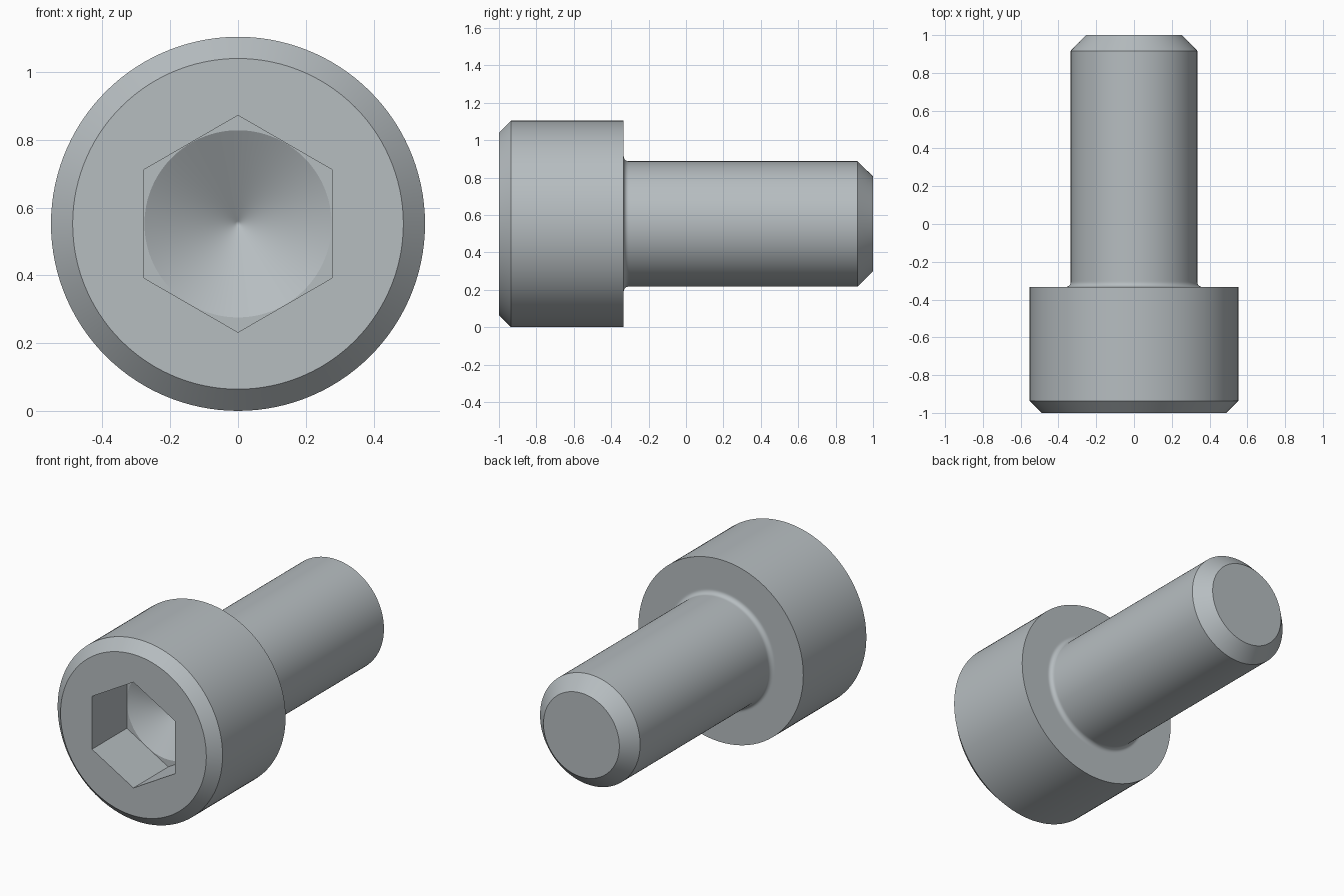
import bpy, bmesh, math

cube = bpy.data.objects.get("Cube")
if cube:
    bpy.data.objects.remove(cube)

SEGMENTS = 120
AXIS_Z = 0.552
HEAD_R, SHAFT_R = 0.552, 0.335
HEAD_BACK = -0.333
FILLET = 0.026
HEX_R = 0.32
HEX_FLAT = HEX_R * math.cos(math.pi / 6)
SOCKET_FLOOR = -0.667

bm = bmesh.new()


def ring(radius, y, count=SEGMENTS):
    """Closed loop of points around the screw axis, first point at the top."""
    return [bm.verts.new((radius * math.sin(2 * math.pi * i / count), y,
                          AXIS_Z + radius * math.cos(2 * math.pi * i / count)))
            for i in range(count)]


def skin(a, b):
    """Quads between two loops of equal count."""
    n = len(a)
    for i in range(n):
        bm.faces.new((a[i], a[(i + 1) % n], b[(i + 1) % n], b[i]))


def loop_edges(loop):
    edges = []
    for i, v in enumerate(loop):
        w = loop[(i + 1) % len(loop)]
        edges.append(bm.edges.get((v, w)) or bm.edges.new((v, w)))
    return edges


def fill_between(outer, inner, normal):
    """Flat face with a hole."""
    bmesh.ops.triangle_fill(bm, use_beauty=True, normal=normal,
                            edges=loop_edges(outer) + loop_edges(inner))


# Outer profile: chamfered head, fillet under the head, shank, chamfered tip
profile = [(0.488, -1), (HEAD_R, -0.936), (HEAD_R, HEAD_BACK),
           (SHAFT_R + FILLET + 0.008, HEAD_BACK)]
for i in range(9):
    t = math.pi / 2 * i / 8
    profile.append((SHAFT_R + FILLET * (1 - math.sin(t)),
                    HEAD_BACK + FILLET * (1 - math.cos(t))))
profile += [(SHAFT_R, HEAD_BACK + FILLET + 0.008), (SHAFT_R, 0.917), (0.254, 1)]
outer = [ring(r, y) for r, y in profile]
for a, b in zip(outer, outer[1:]):
    skin(a, b)
bm.faces.new(outer[-1])

# Hexagonal socket walls and the front face around them
hex_front = ring(HEX_R, -1, 6)
hex_floor = ring(HEX_R, SOCKET_FLOOR, 6)
skin(hex_front, hex_floor)
fill_between(outer[0], hex_front, (0, -1, 0))

# Conical drill point at the bottom of the socket
cone_r = HEX_FLAT - 0.001
slope = math.tan(math.pi / 6)
cone = [ring(r, SOCKET_FLOOR + (cone_r - r) * slope)
        for r in (cone_r, 0.15, 0.05, 0.008)]
fill_between(hex_floor, cone[0], (0, -1, 0))
for a, b in zip(cone, cone[1:]):
    skin(a, b)
tip = bm.verts.new((0, SOCKET_FLOOR + cone_r * slope, AXIS_Z))
for i, v in enumerate(cone[-1]):
    bm.faces.new((v, cone[-1][(i + 1) % SEGMENTS], tip))

bmesh.ops.recalc_face_normals(bm, faces=bm.faces)
mesh = bpy.data.meshes.new("socket_head_screw")
bm.to_mesh(mesh)
bm.free()
screw = bpy.data.objects.new("socket_head_screw", mesh)
bpy.context.collection.objects.link(screw)

# Plain steel grey
steel = bpy.data.materials.new("steel_grey")
steel.use_nodes = True
colour = (0.47, 0.51, 0.53, 1)
steel.diffuse_color = colour
steel.node_tree.nodes["Principled BSDF"].inputs["Base Color"].default_value = colour
mesh.materials.append(steel)

# Smooth round surfaces, crisp machined edges
bpy.ops.object.select_all(action="DESELECT")
screw.select_set(True)
bpy.context.view_layer.objects.active = screw
bpy.ops.object.shade_smooth_by_angle(angle=math.radians(25))
